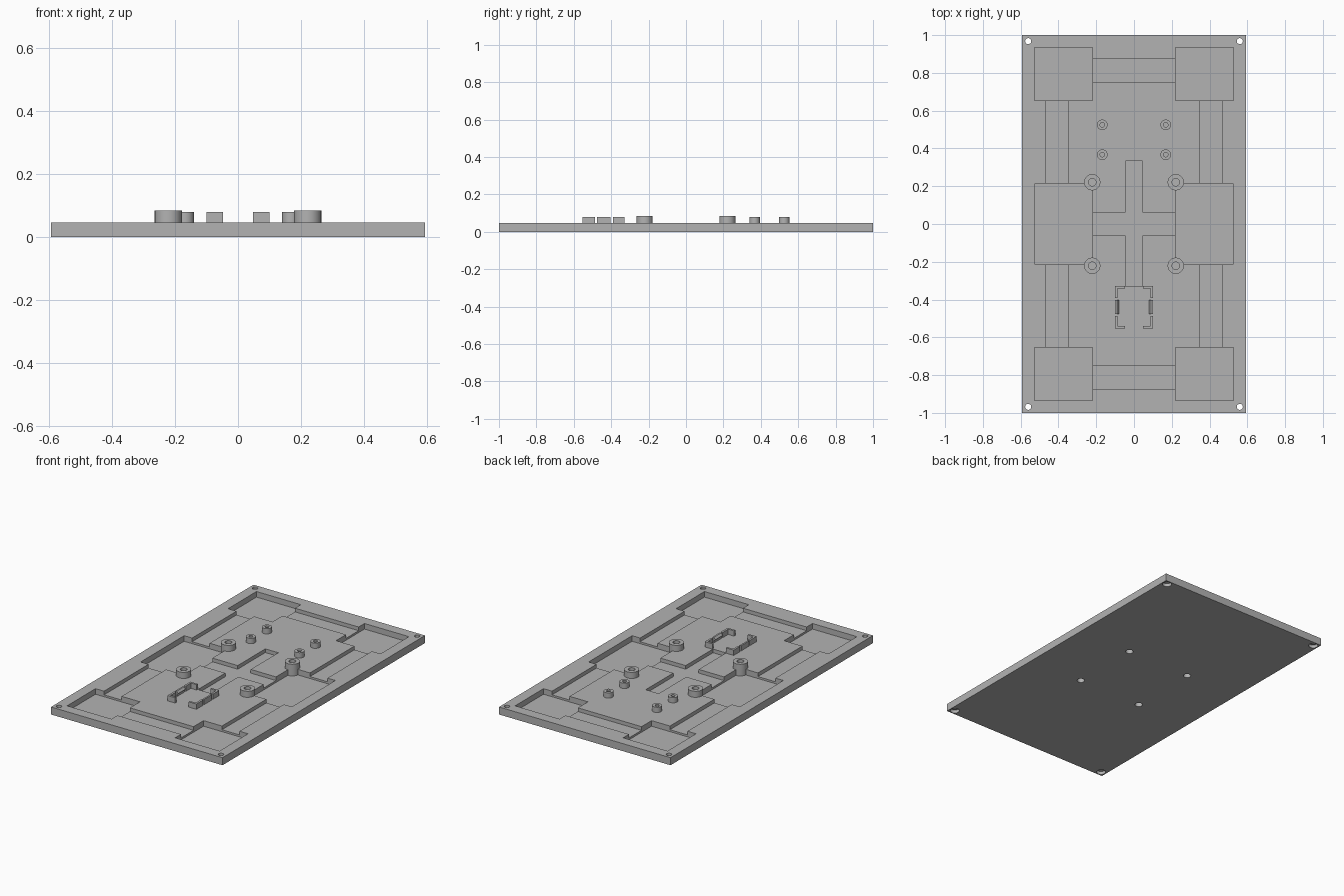
import bpy, bmesh, math
from mathutils import Matrix, Vector

if "Cube" in bpy.data.objects:
    bpy.data.objects.remove(bpy.data.objects["Cube"], do_unlink=True)

TOP = 0.047            # plate top
POCKET = 0.012         # deep pocket floor
CHANNEL = 0.024        # shallow channel floor

grey = bpy.data.materials.new("plain grey")
grey.use_nodes = True
colour = (0.45, 0.45, 0.45, 1)
grey.diffuse_color = colour
grey.node_tree.nodes["Principled BSDF"].inputs["Base Color"].default_value = colour


def add_object(name, bm):
    bmesh.ops.recalc_face_normals(bm, faces=bm.faces[:])
    mesh = bpy.data.meshes.new(name)
    bm.to_mesh(mesh)
    bm.free()
    mesh.materials.append(grey)
    obj = bpy.data.objects.new(name, mesh)
    bpy.context.collection.objects.link(obj)
    return obj


def box(bm, x0, x1, y0, y1, z0, z1):
    centre = Vector((x0 + x1, y0 + y1, z0 + z1)) / 2
    size = Matrix.Diagonal((x1 - x0, y1 - y0, z1 - z0, 1))
    bmesh.ops.create_cube(bm, size=1, matrix=Matrix.Translation(centre) @ size)


def box_object(name, *bounds):
    bm = bmesh.new()
    box(bm, *bounds)
    return add_object(name, bm)


def lathe(name, x, y, profile, steps=32):
    """Spin an (r, z) outline that starts and ends on the axis."""
    bm = bmesh.new()
    verts = [bm.verts.new((r, 0, z)) for r, z in profile]
    edges = [bm.edges.new(pair) for pair in zip(verts, verts[1:])]
    bmesh.ops.spin(bm, geom=verts + edges, cent=(0, 0, 0), axis=(0, 0, 1),
                   angle=2 * math.pi, steps=steps)
    bmesh.ops.remove_doubles(bm, verts=bm.verts[:], dist=1e-5)
    bmesh.ops.translate(bm, verts=bm.verts[:], vec=(x, y, 0))
    obj = add_object(name, bm)
    smooth(obj)
    return obj


def smooth(obj):
    bpy.ops.object.select_all(action="DESELECT")
    obj.select_set(True)
    bpy.context.view_layer.objects.active = obj
    bpy.ops.object.shade_smooth_by_angle(angle=math.radians(30))


def cut(target, cutters):
    for cutter in cutters:
        mod = target.modifiers.new("cut", "BOOLEAN")
        mod.operation = "DIFFERENCE"
        mod.solver = "EXACT"
        mod.object = cutter
    graph = bpy.context.evaluated_depsgraph_get()
    mesh = bpy.data.meshes.new_from_object(target.evaluated_get(graph))
    target.modifiers.clear()
    target.data = mesh
    for cutter in cutters:
        bpy.data.objects.remove(cutter, do_unlink=True)


def span(side, a, b):
    return sorted((side * a, side * b))


# Base plate with its pockets, channels and screw holes
plate = box_object("base_plate", -0.593, 0.593, -1, 1, 0, TOP)
cutters = []
for sx in (-1, 1):
    cutters.append(box_object("side_pocket", *span(sx, 0.22, 0.523),
                              -0.215, 0.215, POCKET, 0.1))
    for sy in (-1, 1):
        cutters.append(box_object("corner_pocket", *span(sx, 0.22, 0.527),
                                  *span(sy, 0.654, 0.935), POCKET, 0.1))
        cutters.append(box_object("side_channel", *span(sx, 0.347, 0.468),
                                  *span(sy, 0.2, 0.67), CHANNEL, 0.1))
        cutters.append(lathe("corner_hole", sx * 0.56, sy * 0.968,
                             [(0, -0.1), (0.027, -0.1), (0.027, 0.02),
                              (0.016, 0.02), (0.016, 0.1), (0, 0.1)]))
        cutters.append(lathe("bottom_hole", sx * 0.221, sy * 0.221,
                             [(0, -0.1), (0.022, -0.1), (0.022, 0.035), (0, 0.035)]))
for sy in (-1, 1):
    cutters.append(box_object("end_channel", -0.24, 0.24,
                              *span(sy, 0.753, 0.877), CHANNEL, 0.1))
cutters.append(box_object("cross_channel", -0.24, 0.24, -0.061, 0.061, CHANNEL, 0.1))
cutters.append(box_object("long_channel", -0.045, 0.045, -0.331, 0.334, CHANNEL, 0.1))
cut(plate, cutters)
smooth(plate)

# Large standoffs, hollow from above and below
for sx, side in ((-1, "right"), (1, "left")):
    for sy, end in ((-1, "front"), (1, "back")):
        lathe(f"large_standoff_{end}_{side}", sx * 0.221, sy * 0.221,
              [(0, 0.035), (0.022, 0.035), (0.022, 0.006), (0.043, 0.006),
               (0.043, 0.085), (0.02, 0.085), (0.02, 0.045), (0, 0.045)])

    # Small standoffs
    for y, place in ((0.367, "inner"), (0.525, "outer")):
        lathe(f"small_standoff_{place}_{side}", sx * 0.168, y,
              [(0, 0.03), (0.028, 0.03), (0.028, 0.08),
               (0.012, 0.08), (0.012, TOP), (0, TOP)])

    # Holder corners: two L-shaped walls on each side
    for outer, tip, end in ((-0.328, -0.391, "back"), (-0.554, -0.486, "front")):
        bm = bmesh.new()
        step = math.copysign(0.013, tip - outer)
        box(bm, *span(sx, 0.087, 0.1), *sorted((outer, tip)), 0.02, 0.08)
        box(bm, *span(sx, 0.047, 0.087), *sorted((outer, outer + step)), 0.02, 0.08)
        add_object(f"holder_corner_{end}_{side}", bm)

    # Holder clip: thin wall with an inward hook
    bm = bmesh.new()
    outline = [(0.1, 0.03), (0.1, 0.08), (0.09, 0.08),
               (0.079, 0.068), (0.088, 0.06), (0.088, 0.03)]
    face = bm.faces.new([bm.verts.new((sx * x, -0.477, z)) for x, z in outline])
    ring = bmesh.ops.extrude_face_region(bm, geom=[face])["geom"]
    bmesh.ops.translate(bm, vec=(0, 0.074, 0),
                        verts=[v for v in ring if isinstance(v, bmesh.types.BMVert)])
    add_object(f"holder_clip_{side}", bm)
